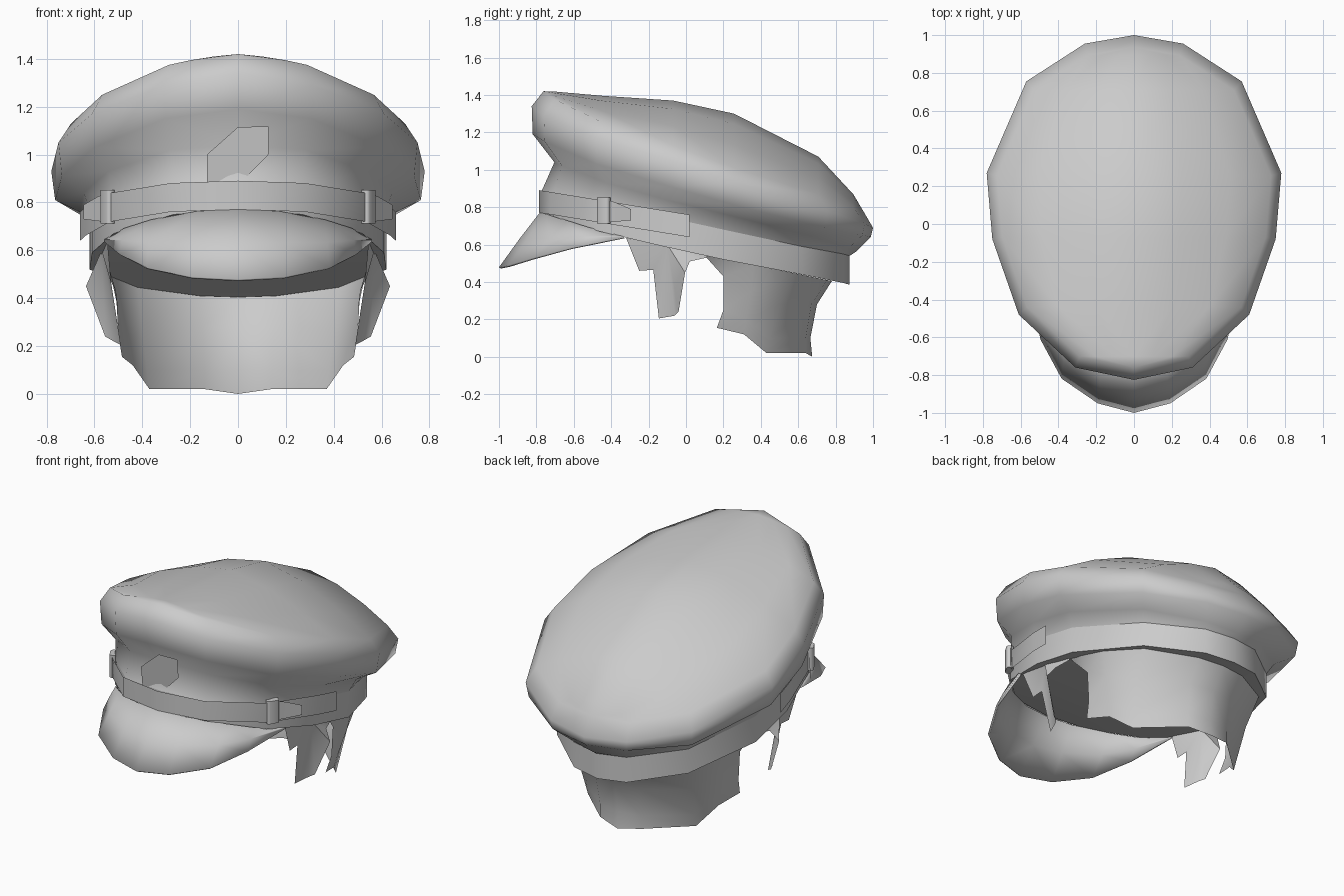
import bpy, bmesh
from math import radians
from mathutils import Vector, Matrix

if "Cube" in bpy.data.objects:
    bpy.data.objects.remove(bpy.data.objects["Cube"])

# Half outlines (x, y) from front centre to back centre
RIM = [(0, -.825), (.31, -.76), (.61, -.48), (.75, -.08), (.78, .27), (.57, .755), (.26, .955), (0, 1)]
BAND = [(0, -.77), (.27, -.71), (.52, -.46), (.61, -.12), (.62, .2), (.45, .62), (.18, .84), (0, .875)]


def ring(t, heights, scale=1.0):
    """Half ring blended between the band outline (t=0) and rim outline (t=1)."""
    pts = []
    for b, r, z in zip(BAND, RIM, heights):
        x, y = (b[i] + (r[i] - b[i]) * t for i in (0, 1))
        pts.append(Vector((x * scale, (y - .08) * scale + .08, z)))
    return pts


def loft(bm, rows):
    """Quad sheet through rows holding equal numbers of points."""
    grid = [[bm.verts.new(p) for p in row] for row in rows]
    for a, b in zip(grid, grid[1:]):
        for i in range(len(a) - 1):
            bm.faces.new((a[i], a[i + 1], b[i + 1], b[i]))
    return grid


def domed_sheet(bm, edge, centre_heights, steps, power=2):
    """Close a half ring to the centre line with the given centre heights."""
    rows = []
    for p, zc in zip(edge[1:-1], centre_heights):
        rows.append([Vector((p.x * u, p.y, zc + (p.z - zc) * u ** power)) for u in steps])
    grid = loft(bm, rows)
    for end, row in ((edge[0], grid[0]), (edge[-1], grid[-1])):
        tip = bm.verts.new(end)
        for i in range(len(steps) - 1):
            bm.faces.new((tip, row[i], row[i + 1]))


def finish(bm, name, mirror=True, thick=0, angle=50):
    bmesh.ops.remove_doubles(bm, verts=bm.verts[:], dist=.0005)
    if mirror:
        geom = bm.verts[:] + bm.edges[:] + bm.faces[:]
        bmesh.ops.mirror(bm, geom=geom, matrix=Matrix(), merge_dist=.001, axis='X')
        bmesh.ops.remove_doubles(bm, verts=bm.verts[:], dist=.0005)
    bmesh.ops.recalc_face_normals(bm, faces=bm.faces[:])
    me = bpy.data.meshes.new(name)
    bm.to_mesh(me)
    bm.free()
    ob = bpy.data.objects.new(name, me)
    bpy.context.collection.objects.link(ob)
    if thick:
        mod = ob.modifiers.new("thickness", 'SOLIDIFY')
        mod.thickness = thick
        mod.offset = 0
    bpy.ops.object.select_all(action='DESELECT')
    ob.select_set(True)
    bpy.context.view_layer.objects.active = ob
    bpy.ops.object.shade_smooth_by_angle(angle=radians(angle))
    return ob


band_low = ring(0, (.77, .75, .67, .59, .52, .44, .395, .385))
band_top = ring(0, (.89, .87, .82, .75, .68, .59, .55, .54))

# Crown: flared side, rounded rim, domed top
bm = bmesh.new()
neck = ring(.25, (1.04, 1.02, .93, .84, .76, .65, .58, .56))
for p, dy in zip(neck, (.08, .06, .04)):
    p.y += dy
top = ring(1, (1.42, 1.375, 1.25, 1.13, 1.01, .87, .80, .80), .93)
loft(bm, [band_top, neck,
          ring(.9, (1.19, 1.15, 1.03, .91, .81, .69, .65, .64)),
          ring(1, (1.34, 1.29, 1.17, 1.05, .93, .78, .71, .69)), top])
domed_sheet(bm, top, (1.418, 1.395, 1.37, 1.30, 1.07, .87), (0, .35, .7, 1), 1.6)
finish(bm, "crown", angle=75)

# Head band, and the lining that closes the cap underneath
bm = bmesh.new()
loft(bm, [band_low, band_top])
finish(bm, "head_band")
bm = bmesh.new()
domed_sheet(bm, band_low, [p.z for p in band_low[1:-1]], (0, .5, 1))
finish(bm, "cap_lining")

# Visor
bm = bmesh.new()
inner = [(0, -.775, .77), (.17, -.745, .76), (.36, -.63, .725), (.47, -.52, .69), (.55, -.35, .645)]
outer = [(0, -.995, .475), (.19, -.945, .485), (.38, -.815, .525), (.49, -.61, .58), (.555, -.33, .635)]
middle = [(Vector(a) + Vector(b)) / 2 + Vector((0, 0, .005)) for a, b in zip(inner, outer)]
loft(bm, [inner, middle, outer])
finish(bm, "visor", thick=.012)

# Chin strap lying over the band
bm = bmesh.new()
path = [(0, -.785), (.28, -.725), (.535, -.47), (.635, -.12), (.66, .02)]
loft(bm, [[(x, y, z - .163 * (y + .78)) for x, y in path] for z in (.77, .89)])
finish(bm, "chin_strap")

# Strap buckles and flared tabs, one pair per side
for s, side in ((1, "right"), (-1, "left")):
    bm = bmesh.new()
    rot = Matrix.Rotation(s * radians(60), 4, 'Z')
    place = Matrix.Translation((s * .545, -.44, .783)) @ rot @ Matrix.Diagonal((.075, .04, .14, 1))
    bmesh.ops.create_cube(bm, size=1, matrix=place)
    upright = [e for e in bm.edges if abs(e.verts[0].co.z - e.verts[1].co.z) > .1]
    bmesh.ops.bevel(bm, geom=upright, offset=.014, segments=2, profile=.5, affect='EDGES')
    finish(bm, "buckle_" + side, mirror=False)
bm = bmesh.new()
loft(bm, [[(.56, -.41, .72), (.585, -.375, .722), (.645, -.295, .73)],
          [(.56, -.41, .835), (.585, -.375, .825), (.645, -.295, .79)]])
finish(bm, "strap_tabs")

# Front badge plate
bm = bmesh.new()
plate = [(-.13, .88), (-.13, 1), (0, 1.115), (.127, 1.118), (.127, 1), (.01, .88)]
bm.faces.new([bm.verts.new((x, -.75 - .11 * (z - .88), z)) for x, z in plate])
finish(bm, "badge_plate", mirror=False)

# Hair at the back of the neck, columns from back centre to the side
bm = bmesh.new()
loft(bm, [[(0, .78, .405), (0, .70, .28), (0, .665, .1), (0, .675, 0)],
          [(.16, .755, .41), (.15, .67, .28), (.14, .64, .1), (.14, .64, .02)],
          [(.42, .59, .445), (.40, .50, .28), (.38, .45, .1), (.37, .43, .02)],
          [(.53, .36, .49), (.50, .35, .35), (.46, .32, .2), (.44, .31, .12)],
          [(.56, .20, .525), (.51, .20, .43), (.50, .20, .25), (.485, .165, .155)]])
side_tip = [(.56, .2, .525), (.51, .2, .43), (.54, .11, .53), (.58, .11, .55)]
bm.faces.new([bm.verts.new(p) for p in side_tip])
finish(bm, "back_hair", angle=60)

# Sideburn locks in front of the ears
bm = bmesh.new()
lock = [(.545, -.32, .635), (.53, -.25, .46), (.53, -.175, .465), (.49, -.145, .205), (.52, -.06, .22),
        (.555, -.04, .24), (.635, -.005, .45), (.59, .02, .51), (.565, .11, .53), (.57, .12, .56),
        (.57, -.1, .6)]
face = bm.faces.new([bm.verts.new(p) for p in lock])
bmesh.ops.triangulate(bm, faces=[face])
finish(bm, "sideburn_hair", angle=60)
